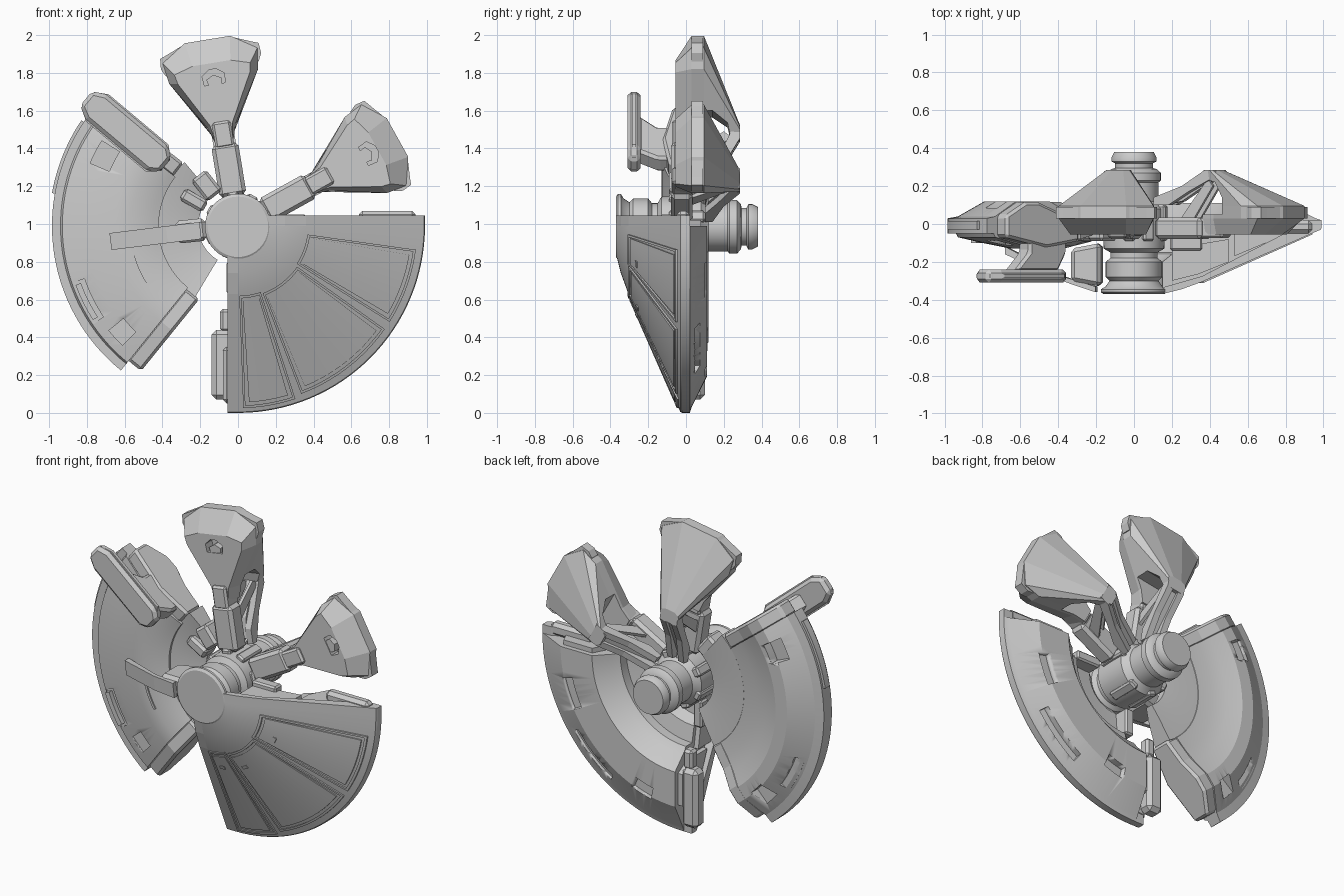
import bpy, bmesh
from math import sin, cos, radians

if "Cube" in bpy.data.objects:
    bpy.data.objects.remove(bpy.data.objects["Cube"])

def P(r, t, y, a, cz=.99):
    # polar placement around the hub axis: radius, tangent offset, depth
    a = radians(a)
    return (r * cos(a) - t * sin(a), y, cz + r * sin(a) + t * cos(a))

def loft(name, rings, smooth=None, closed=False, bevel=0):
    bm = bmesh.new()
    vs = [[bm.verts.new(p) for p in ring] for ring in rings]
    n = len(rings[0])
    pairs = list(zip(vs, vs[1:])) + ([(vs[-1], vs[0])] if closed else [])
    for a, b in pairs:
        for i in range(n):
            j = (i + 1) % n
            bm.faces.new((a[i], a[j], b[j], b[i]))
    if not closed:
        bm.faces.new(vs[0])
        bm.faces.new(vs[-1])
    bmesh.ops.remove_doubles(bm, verts=bm.verts, dist=1e-5)
    bmesh.ops.recalc_face_normals(bm, faces=bm.faces)
    me = bpy.data.meshes.new(name)
    bm.to_mesh(me)
    bm.free()
    ob = bpy.data.objects.new(name, me)
    bpy.context.collection.objects.link(ob)
    if bevel:
        m = ob.modifiers.new("chamfer", 'BEVEL')
        m.width, m.segments = bevel, 1
    if smooth:
        me.shade_smooth()
        me.set_sharp_from_angle(angle=radians(smooth))
    return ob

def sector(name, prof, a0, a1, n=32, cz=.99, smooth=18):
    full = a1 - a0 >= 360
    k = n if full else n + 1
    return loft(name, [[P(r, 0, y, a0 + (a1 - a0) * i / n, cz) for r, y in prof]
                       for i in range(k)], smooth, full)

def slab(name, prof, a, t0, t1, bevel=0):
    return loft(name, [[P(r, t, y, a) for r, y in prof] for t in (t0, t1)], bevel=bevel)

def plate(name, outline, a, y0, y1, bevel=0):
    return loft(name, [[P(r, t, y, a) for r, t in outline] for y in (y0, y1)], bevel=bevel)

def box(name, r0, r1, t0, t1, y0, y1, a, bevel=0):
    return plate(name, [(r0, t0), (r1, t0), (r1, t1), (r0, t1)], a, y0, y1, bevel)

def cut(target, cutter):
    m = target.modifiers.new("cut", 'BOOLEAN')
    m.operation, m.object, m.solver = 'DIFFERENCE', cutter, 'EXACT'
    cutter.hide_render = True
    cutter.hide_viewport = True

def clean_shading(ob):
    # keep large faces flat-looking after the cuts
    m = ob.modifiers.new("normals", 'WEIGHTED_NORMAL')
    m.weight, m.keep_sharp = 100, True

# Hub: stepped spindle along y
sector("hub", [(0, -.37), (.16, -.37), (.175, -.36), (.175, -.345), (.15, -.33), (.13, -.3),
               (.15, -.28), (.15, -.2), (.125, -.18), (.125, -.15), (.16, -.13), (.165, -.02),
               (.165, .08), (.145, .1), (.13, .12), (.13, .22), (.142, .23), (.142, .27), (.12, .29),
               (.1, .295), (.1, .32), (.12, .33), (.12, .35), (.105, .38), (0, .38)],
       0, 360, 40, .985, 30)
for i, a in enumerate((18, 63, 99, 150, 205, 250, 300)):
    box(f"hub_lug_{i}", .1, .18, -.03, .03, -.09, .1, a, .01)

# Front right quadrant: conical shield with a raised back ring
def cone(r):
    k = [(.15, -.37), (.25, -.345), (.36, -.305), (.985, -.03)]
    for (r0, y0), (r1, y1) in zip(k, k[1:]):
        if r <= r1:
            return y0 + (y1 - y0) * (r - r0) / (r1 - r0)
    return -.03
shield = sector("cone_shield", [(.15, -.37), (.25, -.345), (.36, -.305), (.985, -.03), (.99, -.02),
                                (.99, .02), (.96, .03), (.8, .11), (.58, .11), (.5, .03), (.46, 0),
                                (.46, -.06), (.36, -.08), (.33, -.15), (.2, -.16), (.15, -.2)], -90, 0)
for i, (a0, a1) in enumerate(((-28, -14), (-78, -68))):
    cut(shield, sector(f"cutter_shield_slot_{i}", [(.74, .07), (.82, .07), (.82, .2), (.74, .2)], a0, a1, 8))
cut(shield, sector("cutter_shield_rim", [(.87, .04), (.92, .03), (.94, .2), (.87, .2)], -58, -36, 8))
clean_shading(shield)

# Shield front panels: thin raised frames with a field inside
def strip(ra, rb, h):
    return [(ra, cone(ra) + .01), (rb, cone(rb) + .01), (rb, cone(rb) - h), (ra, cone(ra) - h)]
for i, (a0, a1, r0, r1) in enumerate(((-32, -8, .37, .95), (-69, -35.5, .38, .95), (-88, -72, .37, .965))):
    sector(f"shield_panel_{i}", strip(r0 + .03, r1 - .03, .008), a0 + 1.6, a1 - 1.6, 10)
    sector(f"panel_frame_in_{i}", strip(r0, r0 + .014, .01), a0, a1, 10)
    sector(f"panel_frame_out_{i}", strip(r1 - .014, r1, .01), a0, a1, 10)
    for j, a in enumerate((a0, a1)):
        slab(f"panel_frame_side_{i}{j}", strip(r0, r1, .01), a, -.006, .006)
    sector(f"panel_tab_{i}", strip(r0 + .1, r0 + .12, .014), a0 + 5, a0 + 9, 3)

# Shield end walls, one at each end of the quadrant
for nm, a, s in (("upper", 0, 1), ("lower", -90, -1)):
    slab(f"shield_lip_{nm}", [(.15, -.37), (.25, -.345), (.36, -.305), (.985, -.03), (.99, -.02), (.99, .02),
                              (.93, .02), (.36, -.275), (.15, -.335)], a, 0, s * .055)
    slab(f"shield_wall_panel_{nm}", [(.2, -.13), (.2, -.3), (.34, -.265), (.5, -.2), (.5, -.08)], a, 0, s * .03)
    slab(f"shield_wall_rear_{nm}", [(.53, -.05), (.53, -.17), (.85, -.035), (.8, .08), (.6, .08)], a, 0, s * .03)
    box(f"shield_edge_block_{nm}", .64, .94, 0, s * .08, -.05, .02, a, .02)
    box(f"shield_inner_block_{nm}", .19, .36, 0, s * .06, -.14, -.07, a, .01)
box("side_box", .55, .92, -.14, -.03, 0, .1, -90, .025)
box("side_box_tab", .44, .56, -.095, -.03, .01, .08, -90, .015)

# Left quadrant: dished ring
dish = sector("dish_ring", [(.985, -.05), (.985, .03), (.93, .04), (.79, .12), (.71, .12), (.62, .085),
                            (.53, .062), (.44, .05), (.42, .03), (.42, -.09), (.45, -.1), (.5, -.115),
                            (.57, -.127), (.65, -.13), (.8, -.1), (.93, -.07), (.94, -.05)], 142, 231)
sector("dish_inner_ring", [(.21, -.02), (.21, .03), (.3, .04), (.44, .048), (.44, -.08), (.3, -.05)], 130, 239, 24)
for i, (a0, a1, r0, r1) in enumerate(((148, 157, .74, .85), (199, 214, .86, .92), (219, 226, .78, .88))):
    for nm, y0, y1 in (("front", -.3, -.07), ("back", .06, .3)):
        cut(dish, sector(f"cutter_dish_{nm}_{i}", [(r0, y0), (r1, y0), (r1, y1), (r0, y1)], a0, a1, 8))
clean_shading(dish)
sector("dish_handle", [(.885, -.1), (.915, -.1), (.915, .05), (.885, .05)], 200, 213, 8)
sector("dish_groove_trim", [(.57, -.135), (.585, -.135), (.585, -.1), (.57, -.1)], 196, 212, 10)
sector("dish_rim_trim", [(.975, -.03), (1.0, -.03), (1.0, .015), (.975, .015)], 146, 170, 12)
for i, (a, w) in enumerate(((128, .05), (150, .035))):
    box(f"dish_spoke_{i}", .2, .34, -w, w, -.09, .03, a, .015)
# dish end caps, running parallel to the end radius
end = [(.92, -.07), (.92, .045), (.79, .115), (.7, .115), (.58, .07), (.43, .045), (.43, -.09), (.65, -.125)]
slab("dish_end_lower", end, 231, -.01, .085, .015)
slab("dish_end_upper", end, 142, -.085, .01, .015)

# Rib left over from the missing cone
slab("rib", [(.2, -.36), (.38, -.3), (.68, -.16), (.68, -.12), (.38, -.275), (.2, -.33)], 187, -.045, .045)
slab("rib_root", [(.17, -.33), (.33, -.3), (.33, -.13), (.17, -.1)], 186, -.06, .06, .02)

# Radial pod in front of the dish, with its bracket
pod = [(.5, -.045), (.55, -.085), (.98, -.085), (1.05, -.05), (1.05, .05), (.98, .085), (.55, .085), (.5, .045)]
plate("pod", pod, 140, -.31, -.24, .02)
plate("pod_band", [(r * .96 + .03, t * 1.1) for r, t in pod], 140, -.285, -.265)
slab("pod_bracket", [(.56, -.25), (.86, -.25), (.76, -.15), (.76, -.06), (.5, -.06), (.5, -.15)], 140, -.05, .05, .015)

# Two fan arms
def sym(half, k=1):
    return [(r * k, t * k) for r, t in half] + [(r * k, -t * k) for r, t in reversed(half)]
for nm, a, k in (("top", 99.3, 1.015), ("right", 29, .98)):
    outer = sym([(.45, .05), (.53, .075), (.79, .235), (.9, .25), (.985, .12)], k)
    front = sym([(.45, .045), (.54, .06), (.78, .19), (.83, .2), (.86, .1)], k)
    ridge = sym([(.45, .04), (.47, .05), (.5, .065), (.515, .06), (.53, .03)], k)
    fan = loft(f"{nm}_arm_fan", [[P(r, t, y, a) for r, t in o] for o, y in
                                ((front, -.055), (outer, .03), (outer, .095), (ridge, .285))])
    cut(fan, slab(f"cutter_{nm}_side", [(.4, .05), (.6, .05), (.6, .14), (.54, .22), (.4, .25)], a, -.3, .3))
    cut(fan, plate(f"cutter_{nm}_chevron", [(.76, -.055), (.76, .055), (.81, .06), (.84, .02), (.84, -.02), (.81, -.06)],
                   a, -.2, .01))
    plate(f"{nm}_arm_chevron", [(.76, -.035), (.76, .035), (.79, .04), (.81, 0), (.79, -.04)], a, -.05, .03)
    # rim plate with side steps
    plate(f"{nm}_arm_rim", sym([(.83, .245), (.87, .265), (.925, .26), (.94, .22), (.985, .11)], k), a, .03, .09)
    # front neck in stepped blocks
    box(f"{nm}_arm_neck", .42, .56, -.05, .05, -.075, .04, a, .012)
    box(f"{nm}_arm_root", .16, .44, -.072, .072, -.08, .035, a, .02)
    # rear strut running back to the hub
    for s in (-1, 1):
        slab(f"{nm}_arm_strut_{s}", [(.15, .1), (.24, .1), (.36, .17), (.54, .26), (.52, .285), (.46, .285),
                                     (.32, .2), (.15, .14)], a, s * .02, s * .06)
        slab(f"{nm}_arm_brace_{s}", [(.3, .02), (.38, .02), (.5, .2), (.47, .24)], a, s * .025, s * .045)
    slab(f"{nm}_arm_strut_core", [(.18, .1), (.3, .12), (.5, .24), (.48, .275), (.3, .17)], a, -.02, .02)
